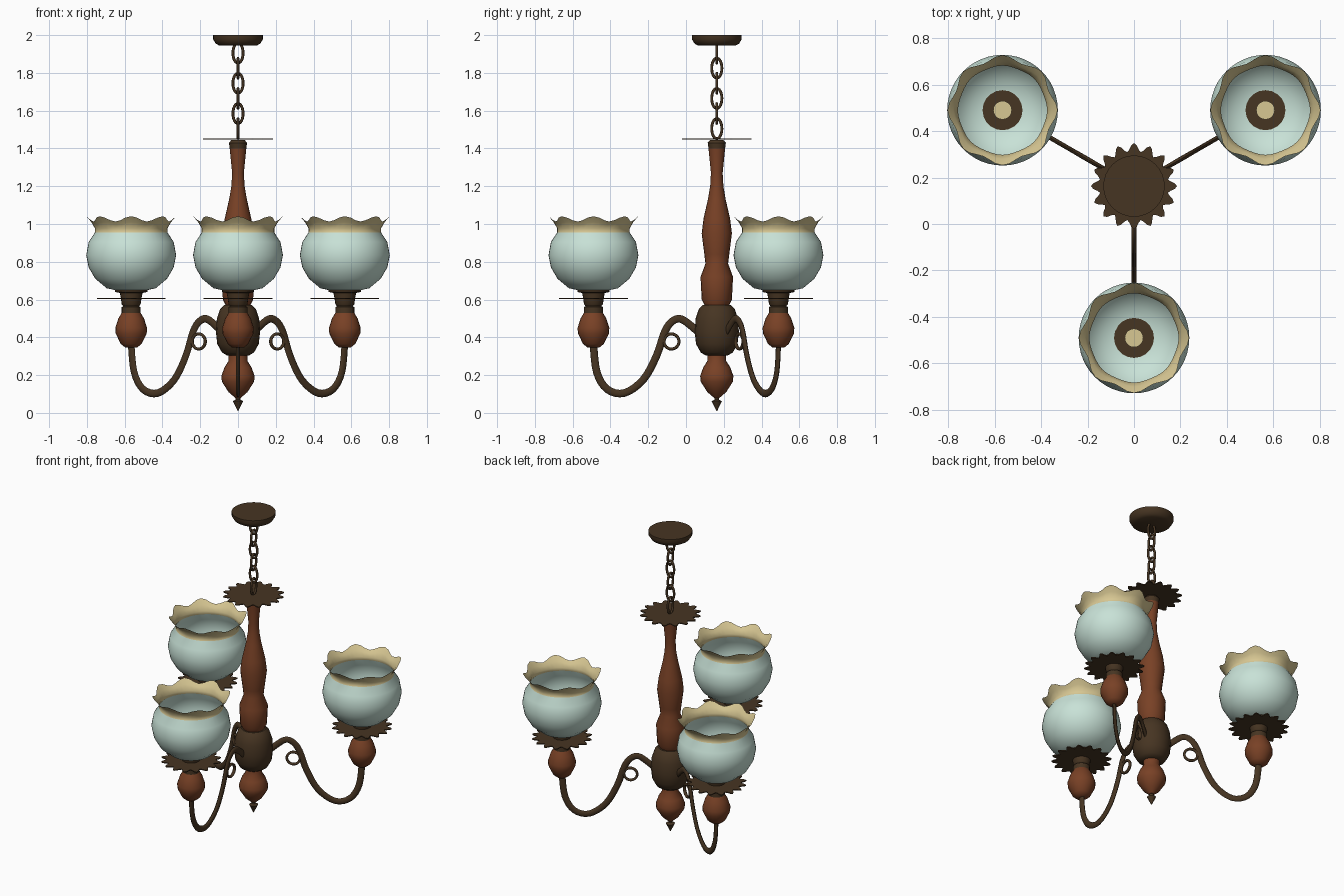
import bpy, bmesh, math
from mathutils import Matrix, Vector

if "Cube" in bpy.data.objects:
    bpy.data.objects.remove(bpy.data.objects["Cube"])

CY = 0.163      # the stem stands behind the origin
ARM = 0.653     # distance from stem to each lamp


def mat(name, c):
    m = bpy.data.materials.new(name)
    m.diffuse_color = (*c, 1)
    m.use_nodes = True
    m.node_tree.nodes["Principled BSDF"].inputs["Base Color"].default_value = m.diffuse_color
    return m


BRONZE = mat("dark bronze", (0.062, 0.035, 0.016))
WOOD = mat("red brown wood", (0.19, 0.053, 0.019))
GLASS = mat("pale green glass", (0.58, 0.76, 0.68))
CREAM = mat("cream", (0.68, 0.57, 0.29))


def finish(name, bm, mats, M, angle=40):
    bmesh.ops.recalc_face_normals(bm, faces=bm.faces)
    me = bpy.data.meshes.new(name)
    bm.to_mesh(me)
    bm.free()
    for m in mats:
        me.materials.append(m)
    ob = bpy.data.objects.new(name, me)
    bpy.context.collection.objects.link(ob)
    ob.matrix_world = M
    bpy.ops.object.select_all(action='DESELECT')
    ob.select_set(True)
    bpy.context.view_layer.objects.active = ob
    bpy.ops.object.shade_smooth_by_angle(angle=math.radians(angle))
    return ob


def skin(bm, rings, close_u=False):
    """Bridge rings of vertices with quads."""
    n = len(rings[0])
    pairs = list(zip(rings, rings[1:])) + ([(rings[-1], rings[0])] if close_u else [])
    return [[bm.faces.new((a[i], a[(i + 1) % n], b[(i + 1) % n], b[i])) for i in range(n)]
            for a, b in pairs]


def lathe(name, prof, m, M, seg=20):
    bm = bmesh.new()
    rings = [[bm.verts.new((r * math.cos(2 * math.pi * i / seg), r * math.sin(2 * math.pi * i / seg), z))
              for i in range(seg)] for r, z in prof]
    skin(bm, rings)
    bm.faces.new(rings[0])
    bm.faces.new(rings[-1])
    return finish(name, bm, [m], M)


def sweep(name, pts, ru, rw, m, M, closed=False, sub=4, seg=10):
    """Smooth path in the local XZ plane with an oval section (ru in plane, rw across)."""
    P = [Vector((x, 0, z)) for x, z in pts]
    n, path = len(P), []
    get = (lambda i: P[i % n]) if closed else (lambda i: P[max(0, min(n - 1, i))])
    for i in range(n if closed else n - 1):
        a, b, c, d = (get(i + k) for k in (-1, 0, 1, 2))
        for s in range(sub):
            t = s / sub
            path.append(0.5 * (2 * b + (c - a) * t + (2 * a - 5 * b + 4 * c - d) * t * t
                               + (3 * b - a - 3 * c + d) * t ** 3))
    if not closed:
        path.append(P[-1])
    bm, rings, k = bmesh.new(), [], len(path)
    for i, p in enumerate(path):
        q0, q1 = (path[i - 1], path[(i + 1) % k]) if closed else (path[max(i - 1, 0)], path[min(i + 1, k - 1)])
        t = (q1 - q0).normalized()
        u, w = Vector((-t.z, 0, t.x)), Vector((0, 1, 0))
        rings.append([bm.verts.new(p + u * ru * math.cos(2 * math.pi * j / seg)
                                   + w * rw * math.sin(2 * math.pi * j / seg)) for j in range(seg)])
    skin(bm, rings, closed)
    if not closed:
        bm.faces.new(rings[0])
        bm.faces.new(rings[-1])
    return finish(name, bm, [m], M, 60)


def leaf_plate(name, z, R, M, lobes=16):
    """Thin plate with a scalloped edge."""
    bm, n = bmesh.new(), lobes * 6
    rings = []
    for h in (z - 0.003, z + 0.003):
        ring = []
        for i in range(n):
            a = 2 * math.pi * i / n
            r = R - 0.018 + 0.018 * math.cos(lobes * a)
            ring.append(bm.verts.new((r * math.cos(a), r * math.sin(a), h)))
        rings.append(ring)
    skin(bm, rings)
    bm.faces.new(rings[0])
    bm.faces.new(rings[1])
    return finish(name, bm, [BRONZE], M)


def glass_shade(name, M, lobes=8):
    """Round bowl with a ruffled cream rim."""
    # radius, height, radius wave, height wave
    prof = [(0.085, 0.65, 0, 0), (0.13, 0.66, 0, 0), (0.19, 0.71, 0, 0), (0.225, 0.77, 0, 0),
            (0.238, 0.835, 0, 0), (0.225, 0.905, 0, 0), (0.192, 0.955, 0, 0),
            (0.19, 0.975, 0.002, 0.002), (0.205, 1.003, 0.006, 0.007), (0.226, 1.027, 0.011, 0.014)]
    bm, n = bmesh.new(), lobes * 6
    rings = []
    for r, z, dr, dz in prof:
        ring = []
        for i in range(n):
            a = 2 * math.pi * i / n
            c = math.cos(lobes * a)
            ring.append(bm.verts.new(((r + dr * c) * math.cos(a), (r + dr * c) * math.sin(a), z + dz * c)))
        rings.append(ring)
    for k, row in enumerate(skin(bm, rings)):
        for f in row:
            f.material_index = int(k >= 6)
    return finish(name, bm, [GLASS, CREAM], M, 60)


# Central stem, bottom to top
S = Matrix.Translation((0, CY, 0))
lathe("bottom_finial", [(0.002, 0.01), (0.027, 0.062), (0.012, 0.07), (0.012, 0.09)], BRONZE, S)
lathe("bottom_ball", [(0.015, 0.08), (0.05, 0.11), (0.085, 0.165), (0.088, 0.195), (0.072, 0.24),
                      (0.05, 0.275), (0.05, 0.315)], WOOD, S)
lathe("hub", [(0.06, 0.305), (0.085, 0.32), (0.11, 0.365), (0.117, 0.43), (0.112, 0.50), (0.095, 0.55),
              (0.075, 0.57)], BRONZE, S)
lathe("stem", [(0.06, 0.56), (0.08, 0.60), (0.086, 0.72), (0.06, 0.79), (0.066, 0.84), (0.08, 0.95),
               (0.07, 1.03), (0.047, 1.13), (0.035, 1.20), (0.031, 1.27), (0.044, 1.40)], WOOD, S)
lathe("stem_cap", [(0.044, 1.40), (0.048, 1.43), (0.035, 1.445)], BRONZE, S)
leaf_plate("stem_leaf_plate", 1.45, 0.185, S)

# Chain and ceiling canopy
oval = [(0.027 * math.cos(math.pi * i / 6), 0.053 * math.sin(math.pi * i / 6)) for i in range(12)]
for i in range(6):
    L = Matrix.Translation((0, CY, 1.505 + 0.08 * i)) @ Matrix.Rotation(math.pi / 2 * ((i + 1) % 2), 4, 'Z')
    sweep("chain_link", oval, 0.0075, 0.0075, BRONZE, L, True, 2, 8)
lathe("canopy", [(0.10, 1.945), (0.118, 1.955), (0.132, 1.978), (0.132, 2.0)], BRONZE, S, 32)

# Three arms with lamps
arm_path = [(0.09, 0.42), (0.135, 0.46), (0.19, 0.497), (0.235, 0.485), (0.275, 0.43), (0.32, 0.30),
            (0.39, 0.175), (0.49, 0.105), (0.58, 0.125), (0.635, 0.215), (ARM, 0.36)]
ring = [(0.24 + 0.04 * math.cos(math.pi * i / 6), 0.378 + 0.04 * math.sin(math.pi * i / 6)) for i in range(12)]
for k in range(3):
    a = math.radians(-90 + 120 * k)
    A = S @ Matrix.Rotation(a, 4, 'Z')
    sweep("arm", arm_path, 0.02, 0.0105, BRONZE, A)
    sweep("arm_scroll", ring, 0.008, 0.0105, BRONZE, A, True, 2, 8)
    T = Matrix.Translation((ARM * math.cos(a), CY + ARM * math.sin(a), 0))
    lathe("lamp_ball", [(0.03, 0.345), (0.055, 0.365), (0.082, 0.42), (0.084, 0.45), (0.068, 0.50),
                        (0.05, 0.53)], WOOD, T)
    lathe("lamp_collar", [(0.05, 0.53), (0.05, 0.56), (0.042, 0.565), (0.05, 0.575), (0.055, 0.61),
                          (0.06, 0.635), (0.085, 0.64), (0.086, 0.655)], BRONZE, T)
    leaf_plate("lamp_leaf_plate", 0.606, 0.182, T)
    lathe("lamp_socket", [(0.04, 0.65), (0.04, 0.675)], CREAM, T)
    glass_shade("glass_shade", T)
